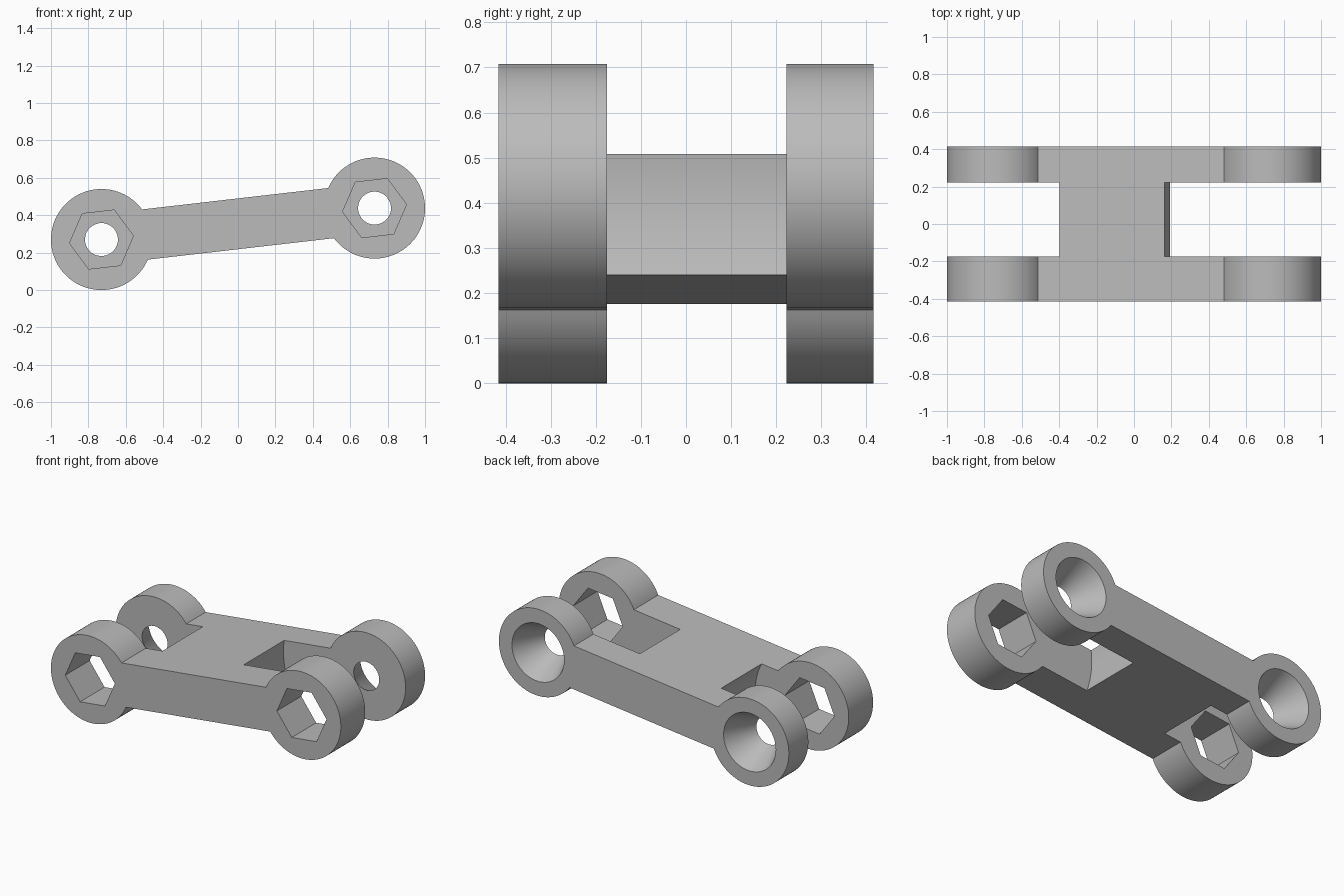
import bpy, bmesh, math

cube = bpy.data.objects.get("Cube")
if cube:
    bpy.data.objects.remove(cube, do_unlink=True)

# Main dimensions
LOW, HIGH = (-0.73, 0.27), (0.73, 0.438)      # lug centres in x, z
LUG_R = 0.27
FRONT, BACK = -0.415, 0.415
SLOT_FRONT, SLOT_BACK = -0.175, 0.223
TILT = math.atan2(HIGH[1] - LOW[1], HIGH[0] - LOW[0])

grey = bpy.data.materials.new("plain_grey")
grey.use_nodes = True
colour = (0.5, 0.5, 0.5, 1)
grey.diffuse_color = colour
grey.node_tree.nodes["Principled BSDF"].inputs["Base Color"].default_value = colour


def arc(centre, radius, start, sweep, steps):
    """Points along an arc in the x-z plane, both ends included."""
    return [(centre[0] + radius * math.cos(start + sweep * i / steps),
             centre[1] + radius * math.sin(start + sweep * i / steps))
            for i in range(steps + 1)]


def loft(name, front_ring, back_ring, y0, y1):
    """Closed solid between two x-z outlines at y0 and y1."""
    bm = bmesh.new()
    a = [bm.verts.new((x, y0, z)) for x, z in front_ring]
    b = [bm.verts.new((x, y1, z)) for x, z in back_ring]
    bm.faces.new(a)
    bm.faces.new(b)
    for i in range(len(a)):
        j = (i + 1) % len(a)
        bm.faces.new((a[i], a[j], b[j], b[i]))
    bmesh.ops.recalc_face_normals(bm, faces=bm.faces)
    mesh = bpy.data.meshes.new(name)
    bm.to_mesh(mesh)
    bm.free()
    obj = bpy.data.objects.new(name, mesh)
    bpy.context.collection.objects.link(obj)
    return obj


def plug(name, centre, r0, r1, y0, y1, sides, angle=0.0):
    """Round, conical or polygonal cutter along y."""
    rings = [arc(centre, r, angle, math.tau, sides)[:-1] for r in (r0, r1)]
    return loft(name, rings[0], rings[1], y0, y1)


# Link outline: a round lug at each end joined by a straight tilted bar
gap = math.radians(30)
sweep = math.tau - 2 * gap
outline = (arc(LOW, LUG_R, TILT + gap, sweep, 80)
           + arc(HIGH, LUG_R, TILT + math.pi + gap, sweep, 80))
link = loft("link_arm", outline, outline, FRONT, BACK)
link.data.materials.append(grey)

# Round clearance slots between the lugs
cutters = [
    plug("low_slot", LOW, 0.374, 0.374, SLOT_FRONT, SLOT_BACK, 128),
    plug("high_slot", HIGH, 0.572, 0.572, SLOT_FRONT, SLOT_BACK, 160),
]

# Hexagonal holes in the front lugs, tapered holes in the back lugs
OVER = 0.02
R_IN, R_OUT = 0.088, 0.18
extra = (R_OUT - R_IN) / (BACK - SLOT_BACK) * OVER
for end, centre in (("low", LOW), ("high", HIGH)):
    cutters.append(plug(end + "_hex_hole", centre, 0.172, 0.172,
                        FRONT - OVER, SLOT_FRONT + OVER, 6, TILT))
    cutters.append(plug(end + "_taper_hole", centre, R_IN - extra, R_OUT + extra,
                        SLOT_BACK - OVER, BACK + OVER, 64))

for cutter in cutters:
    cutter.hide_render = True
    mod = link.modifiers.new(cutter.name, 'BOOLEAN')
    mod.operation = 'DIFFERENCE'
    mod.solver = 'EXACT'
    mod.object = cutter

# Apply the cuts and drop the cutters
bpy.context.view_layer.update()
graph = bpy.context.evaluated_depsgraph_get()
cut_mesh = bpy.data.meshes.new_from_object(link.evaluated_get(graph))
link.modifiers.clear()
link.data = cut_mesh
link.data.name = "link_arm"
link.data.materials.clear()
link.data.materials.append(grey)
for cutter in cutters:
    bpy.data.objects.remove(cutter, do_unlink=True)

# Smooth curved walls, keep edges crisp
bpy.ops.object.select_all(action='DESELECT')
link.select_set(True)
bpy.context.view_layer.objects.active = link
bpy.ops.object.shade_smooth_by_angle(angle=math.radians(25))
